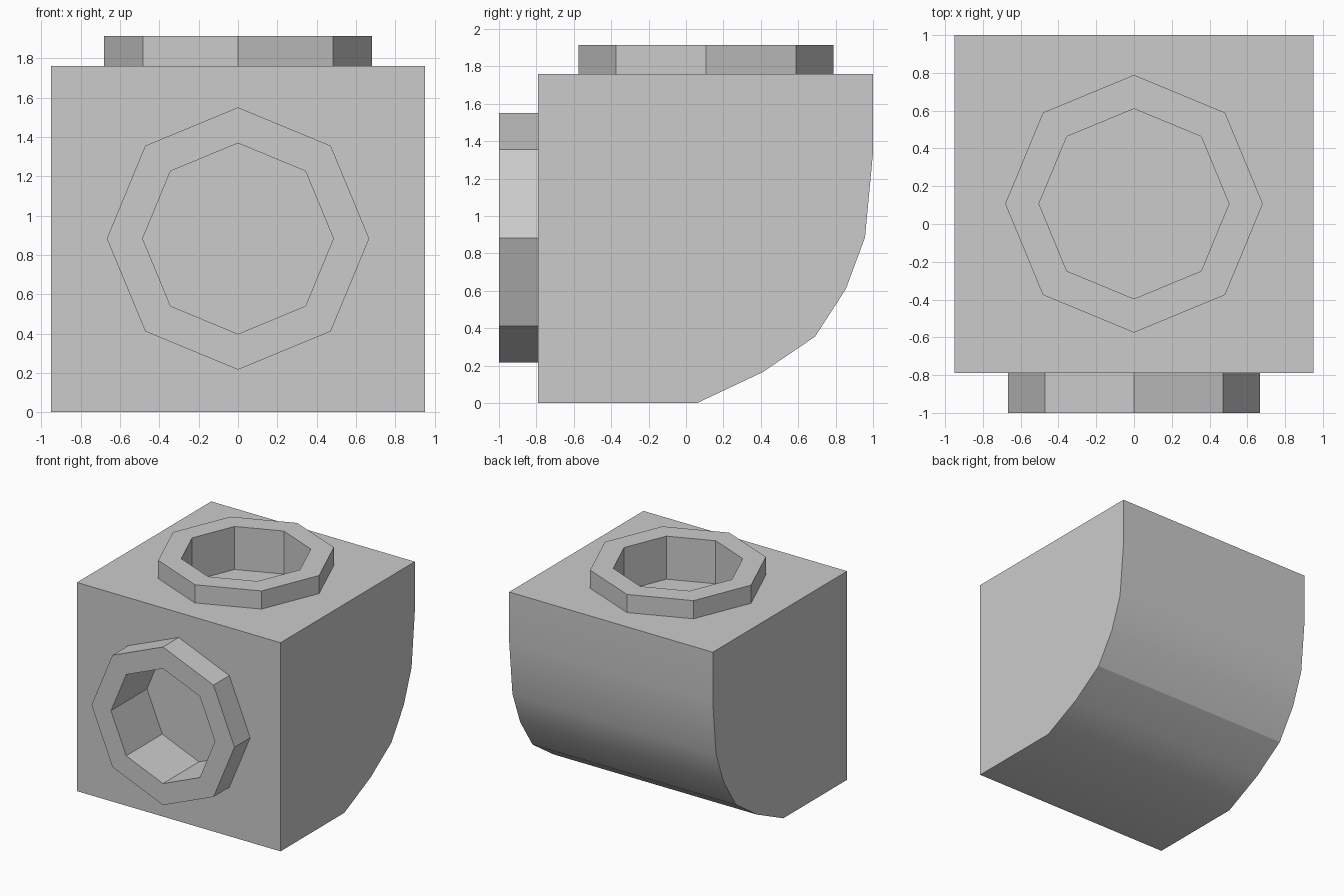
import bpy, bmesh
from math import cos, sin, pi, radians
from mathutils import Matrix

if "Cube" in bpy.data.objects:
    bpy.data.objects.remove(bpy.data.objects["Cube"])

FRONT = Matrix.Rotation(radians(90), 4, 'X')  # local +z points to -y


def finish(name, bm, matrix=Matrix()):
    bmesh.ops.recalc_face_normals(bm, faces=bm.faces)
    bm.transform(matrix)
    mesh = bpy.data.meshes.new(name)
    bm.to_mesh(mesh)
    bm.free()
    obj = bpy.data.objects.new(name, mesh)
    bpy.context.collection.objects.link(obj)
    return obj


def octagon(bm, r, z):
    return [bm.verts.new((r * cos(i * pi / 4), r * sin(i * pi / 4), z)) for i in range(8)]


def bridge(bm, a, b):
    n = len(a)
    return [bm.faces.new((a[i], a[(i + 1) % n], b[(i + 1) % n], b[i])) for i in range(n)]


def collar(name, r_out, r_in, height, matrix):
    bm = bmesh.new()
    rings = [octagon(bm, r, z) for r, z in
             ((r_out, 0), (r_out, height), (r_in, height), (r_in, 0))]
    for i in range(4):
        bridge(bm, rings[i], rings[(i + 1) % 4])
    return finish(name, bm, matrix)


def bore(body, r, depth, matrix):
    bm = bmesh.new()
    low, high = octagon(bm, r, -depth), octagon(bm, r, 0.3)
    bridge(bm, low, high)
    bm.faces.new(low)
    bm.faces.new(high)
    cutter = finish("bore_cutter", bm, matrix)
    cutter.hide_render = True
    mod = body.modifiers.new("bore", 'BOOLEAN')
    mod.operation, mod.solver, mod.object = 'DIFFERENCE', 'EXACT', cutter
    bpy.context.view_layer.objects.active = body
    bpy.ops.object.modifier_apply(modifier=mod.name)
    bpy.data.objects.remove(cutter)


# Elbow body: side profile (y, z) extruded along x, rounded at the lower back
profile = [(-0.79, 0), (0.06, 0), (0.41, 0.165), (0.69, 0.355), (0.855, 0.61),
           (0.957, 0.885), (1.0, 1.34), (1.0, 1.76), (-0.79, 1.76)]
bm = bmesh.new()
left, right = ([bm.verts.new((x, y, z)) for y, z in profile] for x in (-0.95, 0.95))
sides = bridge(bm, left, right)
bm.faces.new(left)
bm.faces.new(right)
for f in sides[:7]:
    f.smooth = True
bm.normal_update()
bmesh.ops.recalc_face_normals(bm, faces=bm.faces)
for e in bm.edges:
    e.smooth = e.calc_face_angle() < radians(30)
bm.edges.get((left[3], right[3])).smooth = False  # crease across the bend
body = finish("elbow_body", bm)

# Two octagonal sockets, one on top and one in front
top = Matrix.Translation((0, 0.107, 1.76))
front = Matrix.Translation((0, -0.79, 0.883)) @ FRONT
bore(body, 0.503, 0.21, top)
bore(body, 0.485, 0.27, front)
collar("top_collar", 0.682, 0.503, 0.153, top)
collar("front_collar", 0.667, 0.485, 0.21, front)
